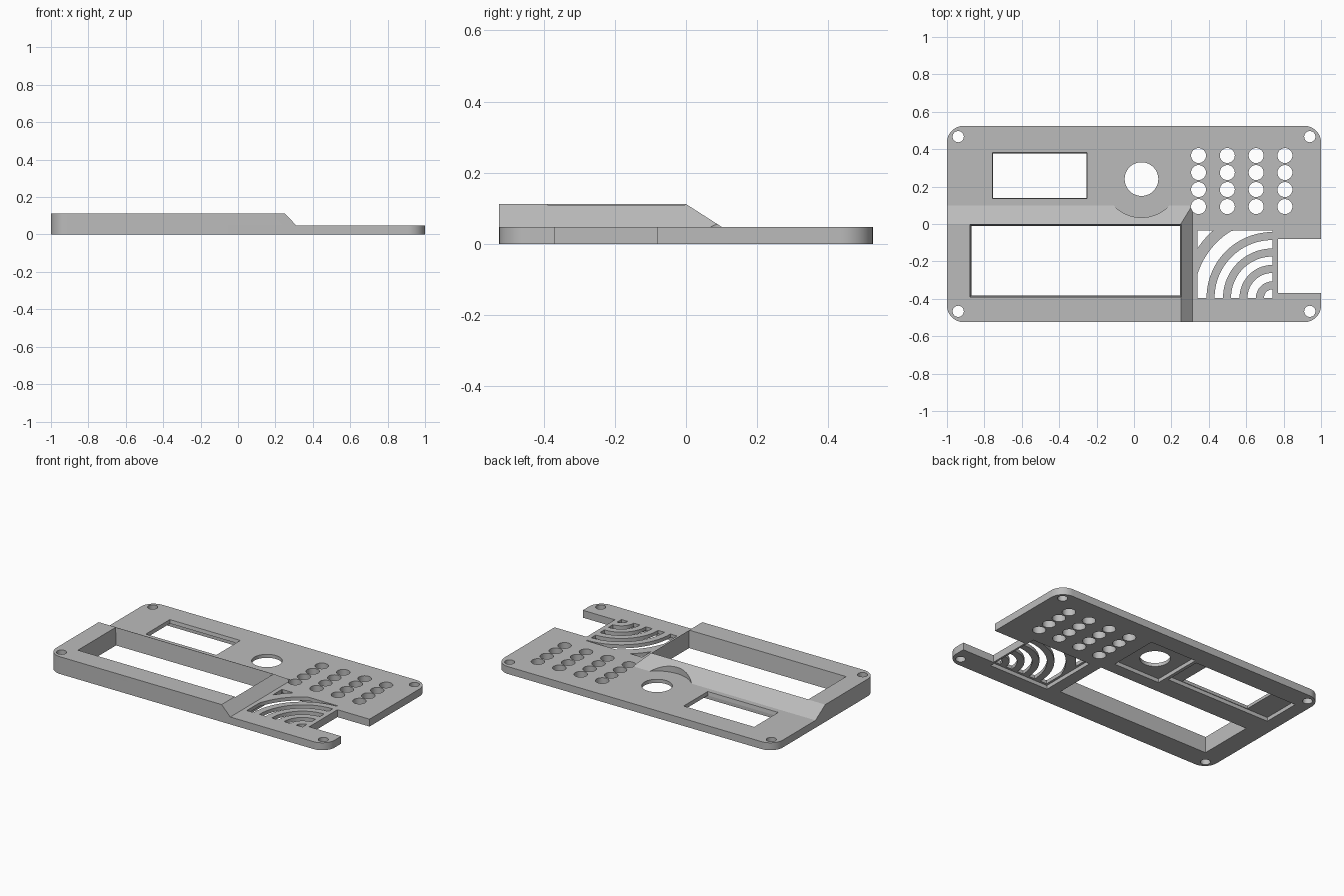
import bpy, bmesh
from math import sin, cos, acos, asin, pi, radians

cube = bpy.data.objects.get("Cube")
if cube:
    bpy.data.objects.remove(cube, do_unlink=True)

HALF_Y = 0.525
PLATE = 0.048     # thin plate thickness
RAISED = 0.112    # raised housing height
LOW, HIGH = -0.1, 0.2


def prism(bm, pts, z0, z1, top=None):
    """Closed solid between an outline and a matching upper outline."""
    lower = [bm.verts.new((x, y, z0)) for x, y in pts]
    upper = [bm.verts.new((x, y, z1)) for x, y in (top or pts)]
    n = len(pts)
    bm.faces.new(lower[::-1])
    cap = bm.faces.new(upper)
    for i in range(n):
        j = (i + 1) % n
        bm.faces.new((lower[i], lower[j], upper[j], upper[i]))
    return cap


def rect(x0, x1, y0, y1):
    return [(x0, y0), (x1, y0), (x1, y1), (x0, y1)]


def circle(cx, cy, r, n=48):
    return [(cx + r * cos(2 * pi * i / n), cy + r * sin(2 * pi * i / n)) for i in range(n)]


def rounded(hx, hy, r, n=12):
    pts = []
    for k, (sx, sy) in enumerate([(1, 1), (-1, 1), (-1, -1), (1, -1)]):
        for i in range(n + 1):
            a = (k + i / n) * pi / 2
            pts.append((sx * (hx - r) + r * cos(a), sy * (hy - r) + r * sin(a)))
    return pts


def finish(name, bm):
    bmesh.ops.recalc_face_normals(bm, faces=bm.faces)
    mesh = bpy.data.meshes.new(name)
    bm.to_mesh(mesh)
    bm.free()
    ob = bpy.data.objects.new(name, mesh)
    bpy.context.collection.objects.link(ob)
    return ob


def boolean(target, tool, operation):
    mod = target.modifiers.new("cut", 'BOOLEAN')
    mod.operation, mod.solver, mod.object = operation, 'EXACT', tool
    bpy.context.view_layer.objects.active = target
    bpy.ops.object.modifier_apply(modifier=mod.name)
    bpy.data.objects.remove(tool, do_unlink=True)


# Rounded outline with a softened upper rim
bm = bmesh.new()
cap = prism(bm, rounded(1, HALF_Y, 0.09), 0, RAISED)
bmesh.ops.bevel(bm, geom=list(cap.edges), offset=0.012, segments=3, profile=0.5, affect='EDGES')
panel = finish("front_panel", bm)

# Height envelope: thin slab plus raised housing with two sloping sides
bm = bmesh.new()
prism(bm, rect(-1.3, 1.3, -0.8, 0.8), LOW, PLATE)
envelope = finish("envelope", bm)
base = 0.02
t = (RAISED - base) / (RAISED - PLATE)
bm = bmesh.new()
prism(bm, rect(-1.2, 0.25 + 0.062 * t, -0.7, 0.1 * t), base, RAISED + 0.0001,
      rect(-1.2, 0.25, -0.7, 0))
boolean(envelope, finish("housing", bm), 'UNION')

# Round clearance for the dial, cut into the slope
bm = bmesh.new()
prism(bm, circle(0.04, 0.24, 0.205, 96), PLATE, HIGH)
boolean(envelope, finish("dial_clearance", bm), 'DIFFERENCE')
boolean(panel, envelope, 'INTERSECT')

# Shallow pockets on the underside
bm = bmesh.new()
for box in [(-0.91, -0.15, 0.135, 0.39), (-0.128, 0.208, 0.072, 0.408),
            (0.325, 0.757, -0.41, -0.02)]:
    prism(bm, rect(*box), LOW, 0.025)
boolean(panel, finish("pockets", bm), 'DIFFERENCE')

# Windows, side notch, dial hole, screw holes and button holes
bm = bmesh.new()


def window(x0, x1, y0, y1, top, d=0.008):
    """Opening whose walls widen slightly towards the top surface."""
    k = d * (top - LOW) / top
    prism(bm, rect(x0 + k, x1 - k, y0 + k, y1 - k), LOW, top + 0.001,
          rect(x0, x1, y0, y1))


window(-0.757, -0.25, 0.135, 0.382, PLATE)
window(-0.877, 0.253, -0.39, -0.002, RAISED)
prism(bm, rect(0.77, 1.2, -0.37, -0.08), LOW, HIGH)
prism(bm, circle(0.04, 0.24, 0.09), LOW, HIGH)
for sx in (-1, 1):
    for sy in (-1, 1):
        prism(bm, circle(sx * 0.94, sy * 0.467, 0.03, 32), LOW, HIGH)
for i in range(4):
    for j in range(4):
        prism(bm, circle(0.345 + 0.154 * i, 0.093 + 0.091 * j, 0.04, 32), LOW, HIGH)
boolean(panel, finish("openings", bm), 'DIFFERENCE')

# Speaker grille: concentric slots clipped to a rectangle
W, H, CX, CY = 0.4, 0.36, 0.74, -0.395
bm = bmesh.new()


def slot(r0, r1, a0=0.0, a1=pi / 2, n=40):
    angles = [a0 + (a1 - a0) * i / n for i in range(n + 1)]
    outer = [min(r1, W / max(cos(a), 1e-6), H / max(sin(a), 1e-6)) for a in angles]
    path = [(r, a) for r, a in zip(outer, angles)]
    path += [(r0, a) for a in reversed(angles)] if r0 else [(0, 0)]
    prism(bm, [(CX - r * cos(a), CY + r * sin(a)) for r, a in path], LOW, HIGH)


for k in range(4):
    slot(0.088 * k, 0.088 * k + 0.045)
slot(0.352, 0.42)
R = 0.48
slot(R, 1, acos(W / R) + 0.002, asin(H / R) - 0.002)
boolean(panel, finish("grille_slots", bm), 'DIFFERENCE')

# Plain grey finish
grey = bpy.data.materials.new("plain_grey")
grey.use_nodes = True
color = (0.5, 0.5, 0.5, 1)
grey.diffuse_color = color
grey.node_tree.nodes["Principled BSDF"].inputs["Base Color"].default_value = color
panel.data.materials.clear()
panel.data.materials.append(grey)

bpy.ops.object.select_all(action='DESELECT')
panel.select_set(True)
bpy.context.view_layer.objects.active = panel
bpy.ops.object.shade_smooth_by_angle(angle=radians(30))
